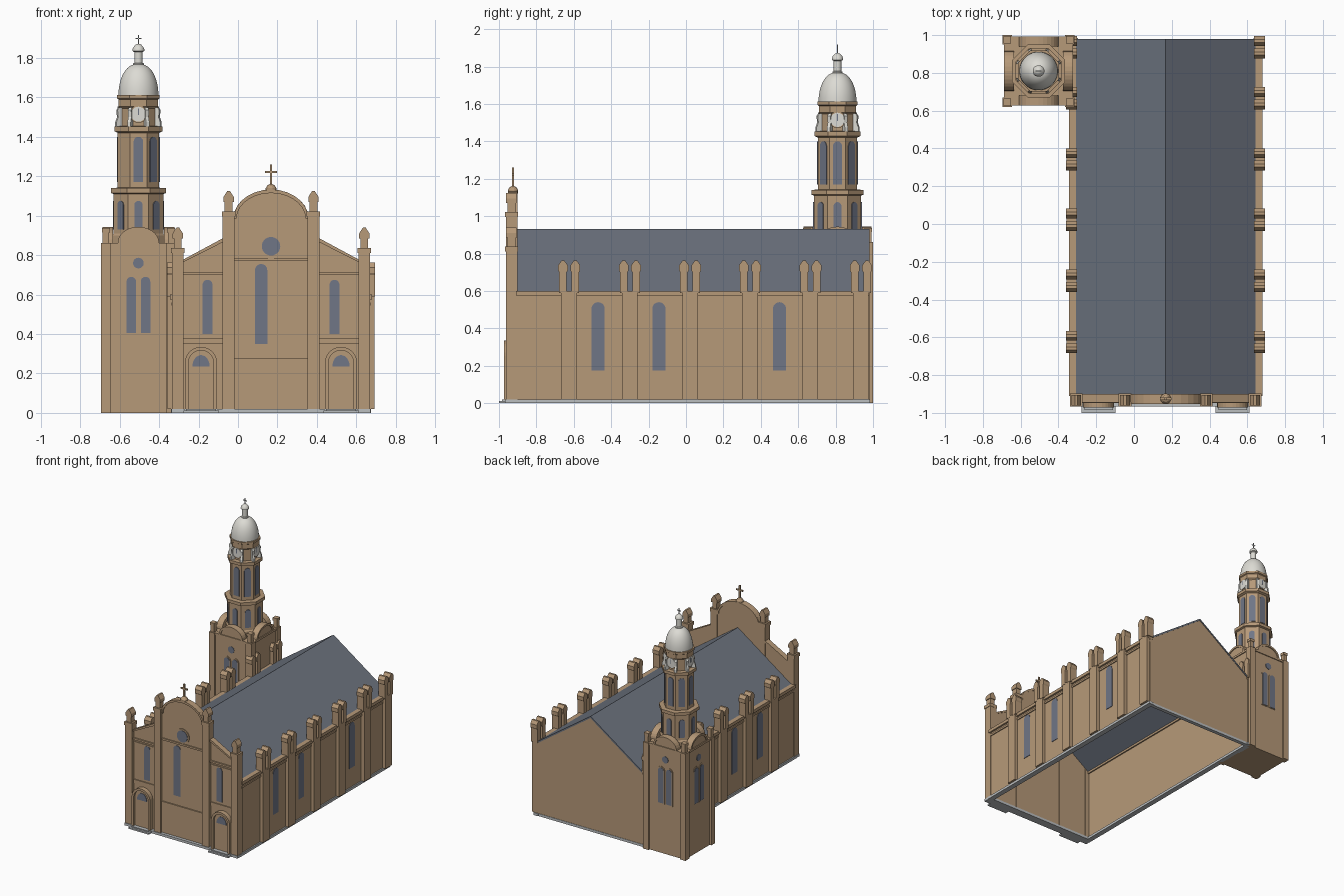
import bpy, bmesh, math
from math import sin, cos, pi, radians
from mathutils import Vector

if "Cube" in bpy.data.objects:
    bpy.data.objects.remove(bpy.data.objects["Cube"], do_unlink=True)


def material(name, rgb):
    m = bpy.data.materials.new(name)
    m.use_nodes = True
    m.diffuse_color = (*rgb, 1)
    m.node_tree.nodes["Principled BSDF"].inputs["Base Color"].default_value = (*rgb, 1)
    return m


STONE = material("tan stone", (0.47, 0.32, 0.19))
SLATE = material("slate roof", (0.15, 0.17, 0.21))
GLASS = material("blue grey glass", (0.16, 0.18, 0.24))
WHITE = material("pale dome", (0.72, 0.71, 0.66))
GREY = material("grey plinth", (0.50, 0.52, 0.53))

NAVE = (0.1675, 0.0)      # plan centre of the nave
TOWER = (-0.505, 0.81)    # plan centre of the tower


def finish(name, bm, mat):
    bmesh.ops.recalc_face_normals(bm, faces=bm.faces)
    me = bpy.data.meshes.new(name)
    bm.to_mesh(me)
    bm.free()
    me.materials.append(mat)
    ob = bpy.data.objects.new(name, me)
    bpy.context.collection.objects.link(ob)
    return ob


def prism(name, mat, pts, d0, d1, angle=0, centre=NAVE):
    """Extrude a (sideways, height) outline outward from d0 to d1, facing angle."""
    a = radians(angle)
    t, n = Vector((cos(a), sin(a), 0)), Vector((sin(a), -cos(a), 0))
    c = Vector((*centre, 0))
    bm = bmesh.new()
    rings = [[bm.verts.new(c + t * u + n * d + Vector((0, 0, z))) for u, z in pts]
             for d in (d0, d1)]
    bm.faces.new(rings[0])
    bm.faces.new(rings[1])
    for i in range(len(pts)):
        j = (i + 1) % len(pts)
        bm.faces.new((rings[0][i], rings[0][j], rings[1][j], rings[1][i]))
    return finish(name, bm, mat)


def rect(u0, u1, z0, z1):
    return [(u0, z0), (u1, z0), (u1, z1), (u0, z1)]


def arc(u, z, r, h, steps=14):
    return [(u + r * cos(pi * i / steps), z + h * sin(pi * i / steps)) for i in range(steps + 1)]


def arch(u, r, z0, top, h=None):
    h = r if h is None else h
    return [(u - r, z0), (u + r, z0)] + arc(u, top - h, r, h)


def arch_frame(u, r, w, z0, top):
    outer, inner = arc(u, top - r, r, r), arc(u, top - r, r - w, r - w)
    return [(u + r, z0)] + outer + [(u - r, z0), (u - r + w, z0)] + inner[::-1] + [(u + r - w, z0)]


def disc(u, z, r):
    return arc(u, z, r, r)[:-1] + [(2 * u - x, 2 * z - y) for x, y in arc(u, z, r, r)[:-1]]


def lathe(name, mat, profile, sides, centre=TOWER, smooth=False):
    """Stack of rings; radii of eight sided parts are measured to the flats."""
    k = 1 / cos(pi / 8) if sides == 8 else 1
    bm = bmesh.new()
    rings = [[bm.verts.new((centre[0] + r * k * cos(2 * pi * (i + .5) / sides),
                            centre[1] + r * k * sin(2 * pi * (i + .5) / sides), z))
              for i in range(sides)] for r, z in profile]
    bm.faces.new(rings[0])
    bm.faces.new(rings[-1])
    for lo, hi in zip(rings, rings[1:]):
        for i in range(sides):
            j = (i + 1) % sides
            bm.faces.new((lo[i], lo[j], hi[j], hi[i]))
    ob = finish(name, bm, mat)
    if smooth:
        bpy.context.view_layer.objects.active = ob
        ob.select_set(True)
        bpy.ops.object.shade_smooth_by_angle(angle=radians(40))
        ob.select_set(False)


def cross(name, mat, x, y, z, h, w):
    t = h * 0.05
    prism(name + "_post", mat, rect(-t, t, z, z + h), -t, t, 0, (x, y))
    prism(name + "_arm", mat, rect(-w, w, z + h * .6, z + h * .7), -t, t, 0, (x, y))


# Nave roof and rear gable
prism("nave_roof", SLATE, [(-.475, .6), (0, .93), (.475, .6), (.475, .585), (0, .915), (-.475, .585)],
      -.98, .9)
prism("rear_gable", STONE, [(-.505, .02), (.505, .02), (.505, .59), (.475, .59), (0, .92),
                            (-.475, .59), (-.505, .59)], -.977, -.95)

# Side walls with buttresses, twin pinnacles and windows
for s, side in ((1, "left"), (-1, "right")):
    def wall(name, mat, pts, d0, d1):
        prism(f"{side}_{name}", mat, [(s * u, z) for u, z in pts], d0, d1, 90 * s)
    wall("wall", STONE, rect(-.91, .98, .02, .6), .475, .497)
    wall("cornice", STONE, rect(-.91, .98, .575, .6), .465, .512)
    wall("moulding", STONE, rect(-.91, .98, .545, .56), .49, .504)
    wall("plinth", GREY, rect(-.93, .985, 0, .02), .465, .507)
    for y in (-.625, -.3, .022, .342, .665, .935):
        wall("buttress", STONE, rect(y - .042, y + .042, .02, .6), .49, .525)
        for c in (y - .033, y + .033):
            half = [(.02, .59), (.02, .7), (.026, .71), (.026, .737), (.008, .762)]
            wall("pinnacle", STONE, [(c + a, z) for a, z in half]
                 + [(c - a, z) for a, z in half[::-1]], .468, .527)
    for y in (-.47, -.145, .5) if s > 0 else (-.47, -.145, .18, .5):
        wall("window", GLASS, arch(y, .035, .175, .54), .49, .501)

# Facade centre with curved gable
prism("front_plinth", GREY, rect(-.505, .505, 0, .02), .9, .967)
prism("rear_plinth", GREY, rect(-.505, .505, 0, .02), -.98, -.95)
prism("front_centre", STONE, arch(0, .19, .02, 1.13, .14), .905, .943)
prism("curved_coping", STONE, arc(0, .985, .19, .148) + arc(0, .985, .175, .13)[::-1], .9, .952)
prism("centre_cornice", STONE, rect(-.185, .185, .77, .785), .93, .952)
prism("lower_panel", STONE, rect(-.185, .185, .025, .275), .93, .948)
prism("panel_ledge", STONE, rect(-.185, .185, .26, .275), .93, .953)
prism("centre_window", GLASS, arch(-.05, .031, .35, .755), .93, .947)
prism("round_window_frame", STONE, disc(0, .845, .06), .93, .95)
prism("round_window", GLASS, disc(0, .845, .047), .93, .953)
gable_y = -.925
lathe("cross_base", STONE, [(.028, 1.12), (.028, 1.14), (.018, 1.155), (.008, 1.16)], 12,
      (NAVE[0], gable_y))
cross("front_cross", STONE, NAVE[0], gable_y, 1.15, .11, .03)


def pier(name, u, top, w):
    """Square facade pier with stepped cap and pointed pinnacle."""
    prism(name, STONE, rect(u - w, u + w, .02, top), .9, .962)
    prism(name + "_cap", STONE, rect(u - w - .004, u + w + .004, top - .015, top + .012), .898, .967)
    prism(name + "_shaft", STONE, rect(u - .02, u + .02, top, top + .07), .91, .955)
    half = [(.026, top + .06), (.026, top + .085), (.007, top + .115)]
    prism(name + "_pinnacle", STONE, [(u + a, z) for a, z in half]
          + [(u - a, z) for a, z in half[::-1]], .905, .962)


# Facade piers, sloped wings, portals
for s, side in ((1, "left"), (-1, "right")):
    pier(side + "_inner_pier", s * .215, 1.01, .03)
    pier(side + "_outer_pier", s * .473, .825, .03)

    def wing(name, mat, pts, d0, d1):
        prism(f"{side}_{name}", mat, [(s * u, z) for u, z in pts], d0, d1)
    wing("wing", STONE, [(.23, .02), (.46, .02), (.46, .765), (.23, .88)], .905, .935)
    wing("coping", STONE, [(.24, .868), (.45, .762), (.45, .775), (.24, .888)], .9, .945)
    wing("wing_cornice", STONE, rect(.24, .45, .7, .715), .93, .947)
    wing("wing_moulding", STONE, rect(.24, .45, .675, .685), .93, .941)
    wing("wing_belt", STONE, rect(.24, .45, .35, .38), .93, .943)
    wing("wing_window", GLASS, arch(.322, .025, .4, .675), .93, .94)
    wing("portal", STONE, arch(.355, .066, .02, .32), .93, .955)
    wing("portal_frame", STONE, arch_frame(.355, .082, .018, .02, .335), .93, .972)
    wing("fanlight", GLASS, arc(.355, .235, .044, .058), .95, .959)
    wing("step", GREY, rect(.265, .445, 0, .012), .96, 1.0)
    wing("upper_step", GREY, rect(.28, .43, .01, .02), .96, .985)

# Tower base with corner piers
prism("tower_base", STONE, rect(-.175, .175, 0, .86), -.175, .175, 0, TOWER)
for sx in (-1, 1):
    for sy in (-1, 1):
        c = (TOWER[0] + sx * .165, TOWER[1] + sy * .165)
        prism("tower_corner", STONE, rect(-.025, .025, 0, .862), -.025, .025, 0, c)
        prism("tower_corner_post", STONE, rect(-.016, .016, .86, .925), -.016, .016, 0, c)
        prism("tower_corner_cap", STONE, rect(-.02, .02, .915, .937), -.02, .02, 0, c)
for a in (0, 90, 180, -90):
    prism("tower_arched_gable", STONE, arch(0, .1, .84, .94, .08), .135, .175, a, TOWER)
    prism("tower_gable_rim", STONE, arc(0, .862, .105, .082) + arc(0, .862, .09, .067)[::-1],
          .13, .182, a, TOWER)
    prism("tower_top_ledge", STONE, rect(-.15, .15, .845, .862), .165, .182, a, TOWER)
    if a != 90:
        for u in (-.036, .036):
            prism("tower_window_frame", STONE, arch(u, .032, .4, .7), .17, .179, a, TOWER)
            prism("tower_window", GLASS, arch(u, .024, .405, .69), .17, .182, a, TOWER)
        prism("tower_round_window", GLASS, disc(0, .76, .027), .17, .179, a, TOWER)

# Eight sided tower stages
lathe("tower_lower_stage", STONE, [(.132, .85), (.132, .9), (.126, .91), (.126, 1.11), (.14, 1.115),
                                   (.14, 1.14), (.108, 1.142)], 8)
lathe("tower_middle_stage", STONE, [(.105, 1.13), (.105, 1.42), (.122, 1.428), (.122, 1.452),
                                    (.1, 1.454)], 8)
lathe("clock_stage", STONE, [(.09, 1.44), (.09, 1.545), (.1, 1.555), (.1, 1.59), (.108, 1.595),
                             (.108, 1.612)], 8)
for i in range(8):
    a = 45 * i
    prism("lower_stage_window", GLASS, arch(0, .021, .93, 1.075), .12, .13, a, TOWER)
    if a != 315:
        prism("middle_stage_window", GLASS, arch(0, .024, 1.17, 1.4), .1, .109, a, TOWER)
    if i % 2 == 0:
        prism("clock_surround", STONE, disc(0, 1.515, .044), .085, .1, a, TOWER)
        prism("clock_face", WHITE, disc(0, 1.515, .038), .085, .105, a, TOWER)
        prism("clock_hand", GLASS, rect(-.003, .003, 1.51, 1.545), .1, .107, a, TOWER)
    # Scroll brackets on the stage corners
    scroll = [(.09, 1.452), (.124, 1.452), (.124, 1.475), (.114, 1.5), (.118, 1.535), (.108, 1.55),
              (.09, 1.55)]
    prism("scroll_bracket", WHITE, [(-d, z) for d, z in scroll], -.009, .009, a + 112.5, TOWER)

# Dome, lantern and cross
dome = [(.102 * cos(t) ** .85, 1.61 + .16 * sin(t)) for t in (pi / 2 * i / 12 for i in range(12))]
lathe("dome", WHITE, dome + [(.015, 1.77)], 32, smooth=True)
lathe("lantern", WHITE, [(.028, 1.76), (.028, 1.772), (.021, 1.775), (.021, 1.83), (.031, 1.835),
                         (.031, 1.843), (.026, 1.855), (.014, 1.868), (.004, 1.872)], 16, smooth=True)
cross("tower_cross", GREY, *TOWER, 1.865, .052, .016)
